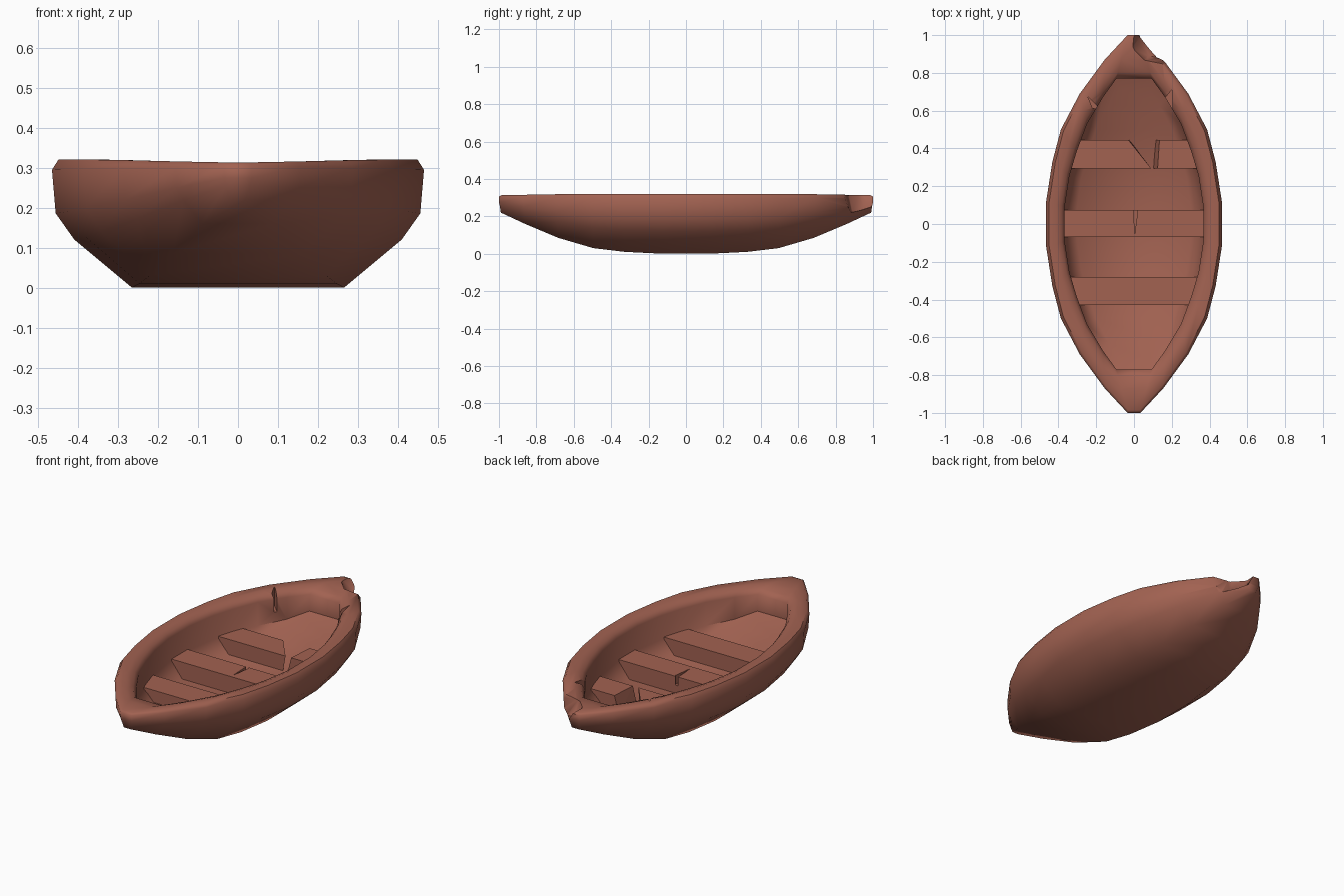
import bpy, bmesh

if "Cube" in bpy.data.objects:
    bpy.data.objects.remove(bpy.data.objects["Cube"])

wood = bpy.data.materials.new("red brown wood")
wood.diffuse_color = (0.36, 0.122, 0.083, 1)
wood.use_nodes = True
wood.node_tree.nodes["Principled BSDF"].inputs["Base Color"].default_value = wood.diffuse_color


def make_object(name, bm):
    bmesh.ops.recalc_face_normals(bm, faces=bm.faces)
    mesh = bpy.data.meshes.new(name)
    bm.to_mesh(mesh)
    bm.free()
    mesh.materials.append(wood)
    obj = bpy.data.objects.new(name, mesh)
    bpy.context.collection.objects.link(obj)
    return obj


def hull_block(name, points):
    """Convex solid around a few points."""
    bm = bmesh.new()
    for p in points:
        bm.verts.new(p)
    bmesh.ops.convex_hull(bm, input=bm.verts)
    junk = [v for v in bm.verts if not v.link_faces]
    bmesh.ops.delete(bm, geom=junk, context='VERTS')
    return make_object(name, bm)


def prism(name, plan, z0, z1, taper=1.0):
    """Upright block on a plan, its foot narrowed in x by the taper."""
    return hull_block(name, [(x * taper, y, z0) for x, y in plan] + [(x, y, z1) for x, y in plan])


# Half stations: y, outer half width, keel height, inner half width
half = [(0.12, 0.465, 0.0, 0.367), (0.33, 0.432, 0.01, 0.342), (0.50, 0.387, 0.03, 0.303),
        (0.69, 0.287, 0.085, 0.248), (0.87, 0.155, 0.16, 0.165), (1.0, 0.034, 0.22, 0.093)]
stations = [(-y, w, k, i) for y, w, k, i in reversed(half)] + half


def rim_z(y):
    return 0.32 - 0.007 * max(0, abs(y) - 0.6) / 0.4


def floor_z(k):
    return 0.065 + 0.45 * k


def outer(f, g, length=1.0):
    return [(w * f, y * length, k + (rim_z(y) - k) * g) for y, w, k, i in stations]


def inner(t, zf):
    return [(w + (i - w) * t, y * (1 - 0.23 * t), zf(y, k)) for y, w, k, i in stations]


# Boat shell: loops running from keel, over the rim, down to the inside floor
loops = [outer(0.57, 0, 0.99), outer(0.88, 0.375, 0.995), outer(0.98, 0.58), outer(1, 0.92),
         outer(0.965, 1, 0.985),
         inner(0.55, lambda y, k: rim_z(y)),
         inner(0.85, lambda y, k: rim_z(y) - 0.012),
         inner(1.0, lambda y, k: rim_z(y) - 0.035),
         inner(1.0, lambda y, k: max(0.15, floor_z(k) + 0.02)),
         [(i * 0.82, y * 0.72, floor_z(k)) for y, w, k, i in stations]]
bm = bmesh.new()
rings = []
for loop in loops:
    right = [bm.verts.new(p) for p in loop]
    left = [bm.verts.new((-x, y, z)) for x, y, z in reversed(loop)]
    rings.append(right + left)
n = len(rings[0])
for a, b in zip(rings, rings[1:]):
    for j in range(n):
        bm.faces.new((a[j], a[(j + 1) % n], b[(j + 1) % n], b[j]))
for ring in (rings[0], rings[-1]):
    for j in range(n // 2 - 1):
        bm.faces.new((ring[j], ring[j + 1], ring[n - 2 - j], ring[n - 1 - j]))
shell = make_object("boat_shell", bm)

# Damage: broken bow notch and cracks in the inner wall
top = [(-0.015, 1.0), (-0.02, 0.93), (0.05, 0.86), (0.18, 0.835), (0.26, 0.92), (0.05, 1.03)]
low = [(0.03, 0.985, 0.25), (0.03, 0.95, 0.25), (0.075, 0.89, 0.225),
       (0.2, 0.87, 0.21), (0.22, 0.93, 0.225), (0.06, 1.03, 0.25)]
cutters = [hull_block("bow_notch_cutter", [(x, y, 0.34) for x, y in top] + low),
           prism("left_crack_cutter", [(-0.245, 0.675), (-0.17, 0.60), (-0.22, 0.615)], 0.21, 0.35),
           prism("right_crack_cutter", [(0.20, 0.71), (0.15, 0.65), (0.205, 0.61)], 0.24, 0.35)]


def cut(obj, cutter):
    mod = obj.modifiers.new("cut", 'BOOLEAN')
    mod.operation = 'DIFFERENCE'
    mod.solver = 'EXACT'
    mod.object = cutter
    bpy.context.view_layer.objects.active = obj
    bpy.ops.object.modifier_apply(modifier=mod.name)
    bpy.data.objects.remove(cutter, do_unlink=True)


for c in cutters:
    cut(shell, c)
bpy.ops.object.select_all(action='DESELECT')
shell.select_set(True)
bpy.context.view_layer.objects.active = shell
bpy.ops.object.shade_smooth_by_angle(angle=0.95)

# Seats, with their ends buried in the shell walls
Z0, Z1, TAPER = 0.06, 0.16, 0.80
prism("front_seat", [(-0.31, -0.43), (0.31, -0.43), (0.36, -0.28), (-0.36, -0.28)], Z0, Z1, TAPER)
middle = prism("middle_seat", [(-0.385, -0.068), (0.385, -0.068), (0.385, 0.075), (-0.385, 0.075)],
               Z0, Z1, TAPER)
cut(middle, prism("seat_crack_cutter", [(-0.003, 0.09), (0.02, 0.07), (0.004, -0.05)], 0.11, 0.25))

# Rear seat, broken in two
prism("rear_seat_left", [(-0.36, 0.295), (0.09, 0.295), (-0.03, 0.445), (-0.31, 0.445)], Z0, Z1, TAPER)
prism("rear_seat_right", [(0.125, 0.295), (0.36, 0.295), (0.31, 0.445), (0.135, 0.445)], Z0, Z1, TAPER)
